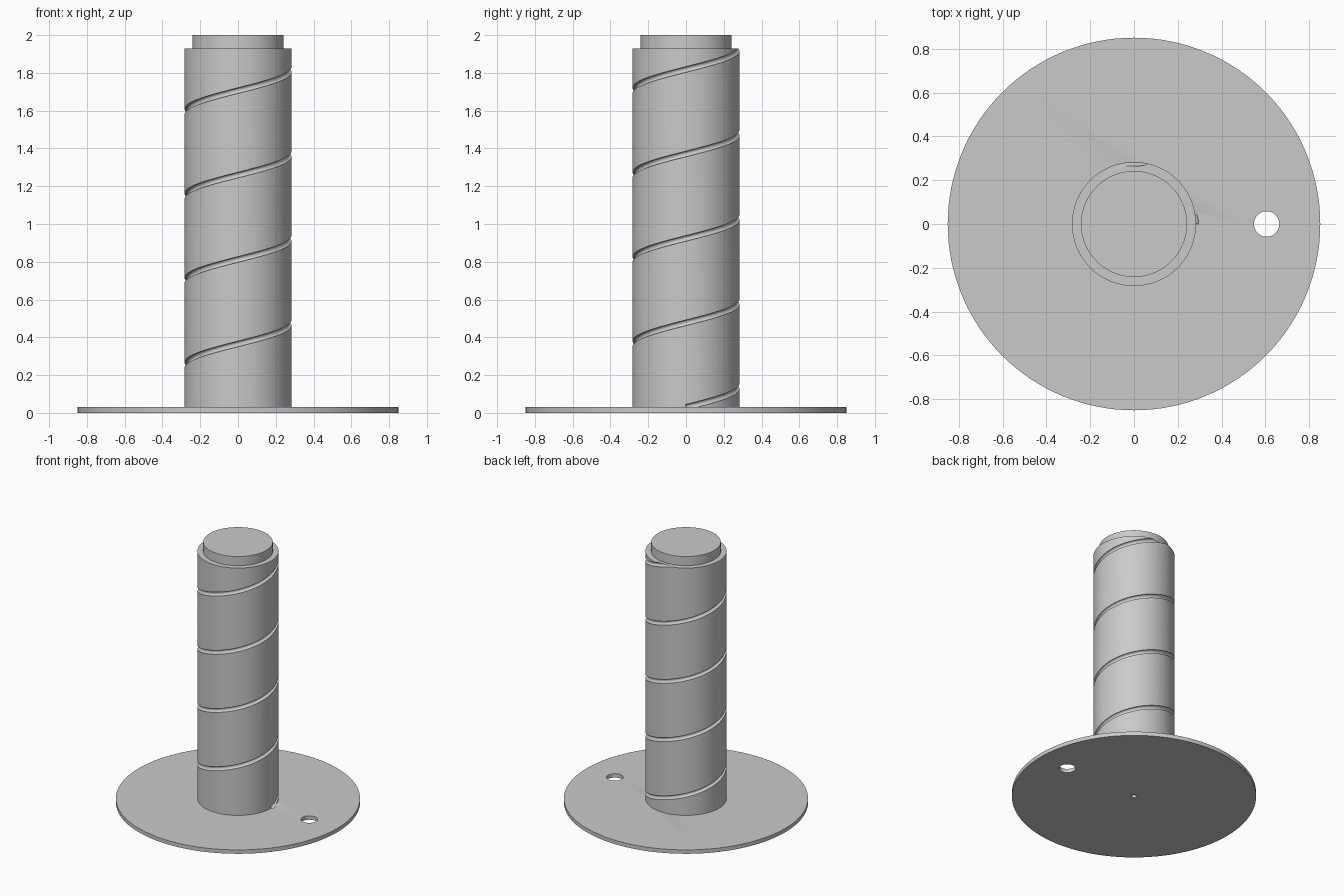
import bpy, bmesh
from math import sin, cos, pi, radians
from mathutils import Vector

cube = bpy.data.objects.get("Cube")
if cube:
    bpy.data.objects.remove(cube)

GREY = (0.59, 0.59, 0.59, 1)
grey = bpy.data.materials.new("light_grey")
grey.use_nodes = True
grey.diffuse_color = GREY
grey.node_tree.nodes["Principled BSDF"].inputs["Base Color"].default_value = GREY

PLATE_TOP, SHOULDER, TOP = 0.03, 1.93, 2.0
COLUMN_R = 0.283
SEGMENTS = 128


def add_object(name, bm):
    bmesh.ops.recalc_face_normals(bm, faces=bm.faces)
    mesh = bpy.data.meshes.new(name)
    bm.to_mesh(mesh)
    bm.free()
    mesh.materials.append(grey)
    obj = bpy.data.objects.new(name, mesh)
    bpy.context.collection.objects.link(obj)
    return obj


def cylinder(name, radius, z0, z1, x=0, segments=SEGMENTS):
    bm = bmesh.new()
    bmesh.ops.create_cone(bm, cap_ends=True, segments=segments,
                          radius1=radius, radius2=radius, depth=z1 - z0)
    bmesh.ops.translate(bm, verts=bm.verts, vec=(x, 0, (z0 + z1) / 2))
    return add_object(name, bm)


def helix_tube(name, path_r, tube_r, z0, pitch, end_angle, steps, sides=16):
    """Closed round tube swept along a rising helix."""
    bm = bmesh.new()
    rings = []
    for i in range(steps + 1):
        a = end_angle * i / steps
        out = Vector((cos(a), sin(a), 0))
        tangent = Vector((-sin(a) * path_r, cos(a) * path_r, pitch / (2 * pi))).normalized()
        up = out.cross(tangent)
        centre = out * path_r + Vector((0, 0, z0 + pitch * a / (2 * pi)))
        rings.append([bm.verts.new(centre + tube_r * (out * cos(t) + up * sin(t)))
                      for t in (2 * pi * k / sides for k in range(sides))])
    for r0, r1 in zip(rings, rings[1:]):
        for k in range(sides):
            n = (k + 1) % sides
            bm.faces.new((r0[k], r0[n], r1[n], r1[k]))
    bm.faces.new(rings[0])
    bm.faces.new(rings[-1])
    return add_object(name, bm)


def cut(obj, *cutters):
    bpy.context.view_layer.objects.active = obj
    for cutter in cutters:
        mod = obj.modifiers.new("cut", 'BOOLEAN')
        mod.operation = 'DIFFERENCE'
        mod.solver = 'EXACT'
        mod.object = cutter
        bpy.ops.object.modifier_apply(modifier=mod.name)


# Solid parts
base_plate = cylinder("base_plate", 0.85, 0, PLATE_TOP)
column = cylinder("column", COLUMN_R, PLATE_TOP, SHOULDER)
top_boss = cylinder("top_boss", 0.242, SHOULDER, TOP)

# Cutters: spiral groove, side hole, small centre bore
groove = helix_tube("groove_cutter", 0.28, 0.015, PLATE_TOP, 0.447,
                    4 * 2 * pi + radians(110), 408)
side_hole = cylinder("side_hole_cutter", 0.058, -0.1, 0.1, x=0.605, segments=64)
bore = cylinder("bore_cutter", 0.018, -0.1, 0.3, segments=32)

cut(base_plate, side_hole, bore, groove)
cut(column, groove, bore)

for cutter in (groove, side_hole, bore):
    bpy.data.objects.remove(cutter)

# Smooth round walls, sharp rims
bpy.ops.object.select_all(action='DESELECT')
for obj in (base_plate, column, top_boss):
    obj.select_set(True)
bpy.context.view_layer.objects.active = column
bpy.ops.object.shade_smooth_by_angle(angle=radians(30))
